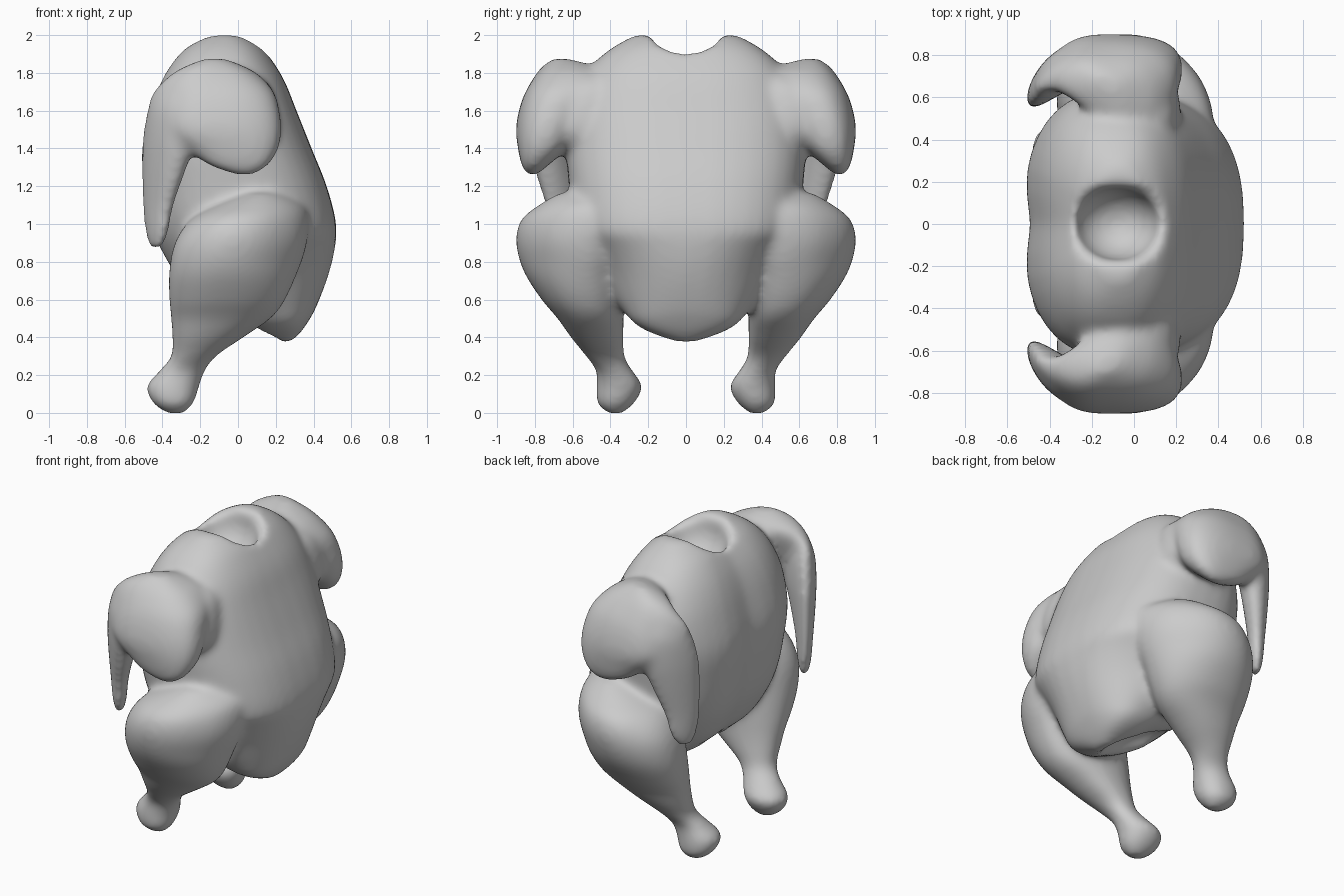
import bpy, bmesh, math

if "Cube" in bpy.data.objects:
    bpy.data.objects.remove(bpy.data.objects["Cube"])

SEG = 40
bm = bmesh.new()


def smooth_rows(rows, n=5):
    """Catmull-Rom through the rows."""
    out = []
    for i in range(len(rows) - 1):
        a, b = rows[max(i - 1, 0)], rows[i]
        c, d = rows[i + 1], rows[min(i + 2, len(rows) - 1)]
        for k in range(n):
            t = k / n
            out.append([0.5 * (2 * q + (r - p) * t + (2 * p - 5 * q + 4 * r - s) * t * t
                               + (3 * q - p - 3 * r + s) * t ** 3)
                        for p, q, r, s in zip(a, b, c, d)])
    out.append(list(rows[-1]))
    return out


def loft(rows, side=1, power=2.0, bend=None):
    """Stack of horizontal ovals; a row is z, x0, x1, y0, y1."""
    rings = []
    for z, x0, x1, y0, y1 in smooth_rows(rows):
        ring = []
        for i in range(SEG):
            a = 2 * math.pi * i / SEG
            c, s = math.cos(a), math.sin(a)
            x = (x0 + x1) / 2 + (x1 - x0) / 2 * math.copysign(abs(c) ** (2 / power), c)
            y = (y0 + y1) / 2 + (y1 - y0) / 2 * math.copysign(abs(s) ** (2 / power), s)
            if bend:
                x, y = bend(x, y, z)
            ring.append(bm.verts.new((x, y * side, z)))
        rings.append(ring)
    faces = [bm.faces.new(rings[0][::-1]), bm.faces.new(rings[-1])]
    for r, q in zip(rings, rings[1:]):
        for i in range(SEG):
            j = (i + 1) % SEG
            faces.append(bm.faces.new((r[i], r[j], q[j], q[i])))
    bmesh.ops.recalc_face_normals(bm, faces=faces)


def shape_body(x, y, z):
    if x < -0.2:                                   # groove down the back
        x += 0.035 * math.exp(-(y / 0.15) ** 2)
    if x > 0.15 and 0.5 < z < 0.95:                # keel of the breast
        x -= 0.5 * y * y * math.sin((z - 0.5) / 0.45 * math.pi)
    return x, y


def wrap_back(x, y, z):
    if x < -0.2:
        y -= 1.7 * (x + 0.2) ** 2
    return x, y


def thin_wing(x, y, z):
    if x < -0.08 and y < 0.84:                     # wing is a thin slab towards the back
        y += (0.84 - y) * min(1, (-0.08 - x) / 0.3) * 0.55
    return wrap_back(x, y, z)


def slant_thigh(x, y, z):
    k = min(1, max(0, (z - 0.45) / 0.35)) * min(1, max(0, (x + 0.2) / 0.5))
    return x - 0.34 * (y - 0.62) * k, y


# Body: z, back x, breast x, half width
body = [(.375, .21, .28, .05), (.43, .10, .335, .20), (.48, .02, .37, .28), (.55, -.12, .41, .34),
        (.70, -.32, .47, .46), (.85, -.42, .51, .55), (1.0, -.48, .52, .60),
        (1.2, -.515, .47, .62), (1.4, -.525, .39, .635), (1.6, -.48, .31, .62),
        (1.75, -.425, .25, .56), (1.86, -.36, .185, .48), (1.94, -.285, .12, .38),
        (2.0, -.17, .03, .27)]
loft([(z, a, b, -w, w) for z, a, b, w in body], power=2.55, bend=shape_body)

leg = [(-.005, -.37, -.29, .34, .41), (.05, -.45, -.235, .275, .47), (.14, -.485, -.205, .23, .475),
       (.22, -.42, -.175, .28, .475), (.30, -.355, -.115, .325, .53), (.40, -.35, .03, .33, .61),
       (.50, -.355, .17, .33, .68), (.60, -.365, .24, .33, .765), (.75, -.365, .30, .33, .86),
       (.90, -.335, .345, .32, .90), (1.02, -.255, .345, .30, .875), (1.10, -.12, .31, .32, .78),
       (1.165, .04, .21, .42, .67)]
wing = [(1.26, -.01, .08, .79, .84), (1.31, -.15, .16, .73, .87), (1.4, -.29, .215, .63, .89),
        (1.5, -.46, .23, .57, .90), (1.6, -.48, .22, .52, .885), (1.7, -.45, .19, .46, .85),
        (1.79, -.36, .11, .42, .79), (1.84, -.27, .02, .49, .74), (1.875, -.18, -.07, .61, .69)]
wing_tip = [(.865, -.465, -.405, .69, .76), (.95, -.49, -.37, .67, .79), (1.1, -.505, -.34, .665, .81),
            (1.3, -.51, -.27, .655, .845), (1.45, -.505, -.22, .65, .865), (1.6, -.48, -.2, .66, .865),
            (1.7, -.44, -.2, .68, .83)]
# Filler that blends the shoulder into the breast
shoulder = [(1.36, .0, .15, .45, .60), (1.48, -.05, .215, .40, .70), (1.6, -.08, .215, .36, .72),
            (1.72, -.12, .18, .34, .68), (1.79, -.14, .11, .34, .62)]
for side in (1, -1):
    loft(leg, side, 2.15, slant_thigh)
    loft(wing, side, 2.5, thin_wing)
    loft(wing_tip, side, 2.2, wrap_back)
    loft(shoulder, side)

mesh = bpy.data.meshes.new("plucked_bird")
bm.to_mesh(mesh)
bm.free()
bird = bpy.data.objects.new("plucked_bird", mesh)
bpy.context.collection.objects.link(bird)


def remesh(size):
    m = bird.modifiers.new("remesh", 'REMESH')
    m.mode = 'VOXEL'
    m.voxel_size = size
    m.use_smooth_shade = True


def carve(name, loc, radii, tilt=0):
    bpy.ops.mesh.primitive_uv_sphere_add(segments=40, ring_count=24, location=loc, rotation=(0, tilt, 0))
    c = bpy.context.object
    c.name = name
    c.scale = radii
    c.hide_render = True
    c.hide_set(True)
    m = bird.modifiers.new(name, 'BOOLEAN')
    m.operation = 'DIFFERENCE'
    m.solver = 'EXACT'
    m.object = c


# Fuse the parts, then carve the neck hollow, its saddle and the vent under the breast tip
remesh(0.018)
carve("neck_hollow_cutter", (-.08, 0, 1.94), (.20, .17, .2))
carve("neck_saddle_cutter", (-.08, 0, 2.02), (.5, .19, .13))
carve("vent_cutter", (-.02, 0, .46), (.27, .17, .14), math.radians(32))
remesh(0.016)
s = bird.modifiers.new("smooth", 'SMOOTH')
s.factor = 0.5
s.iterations = 22
